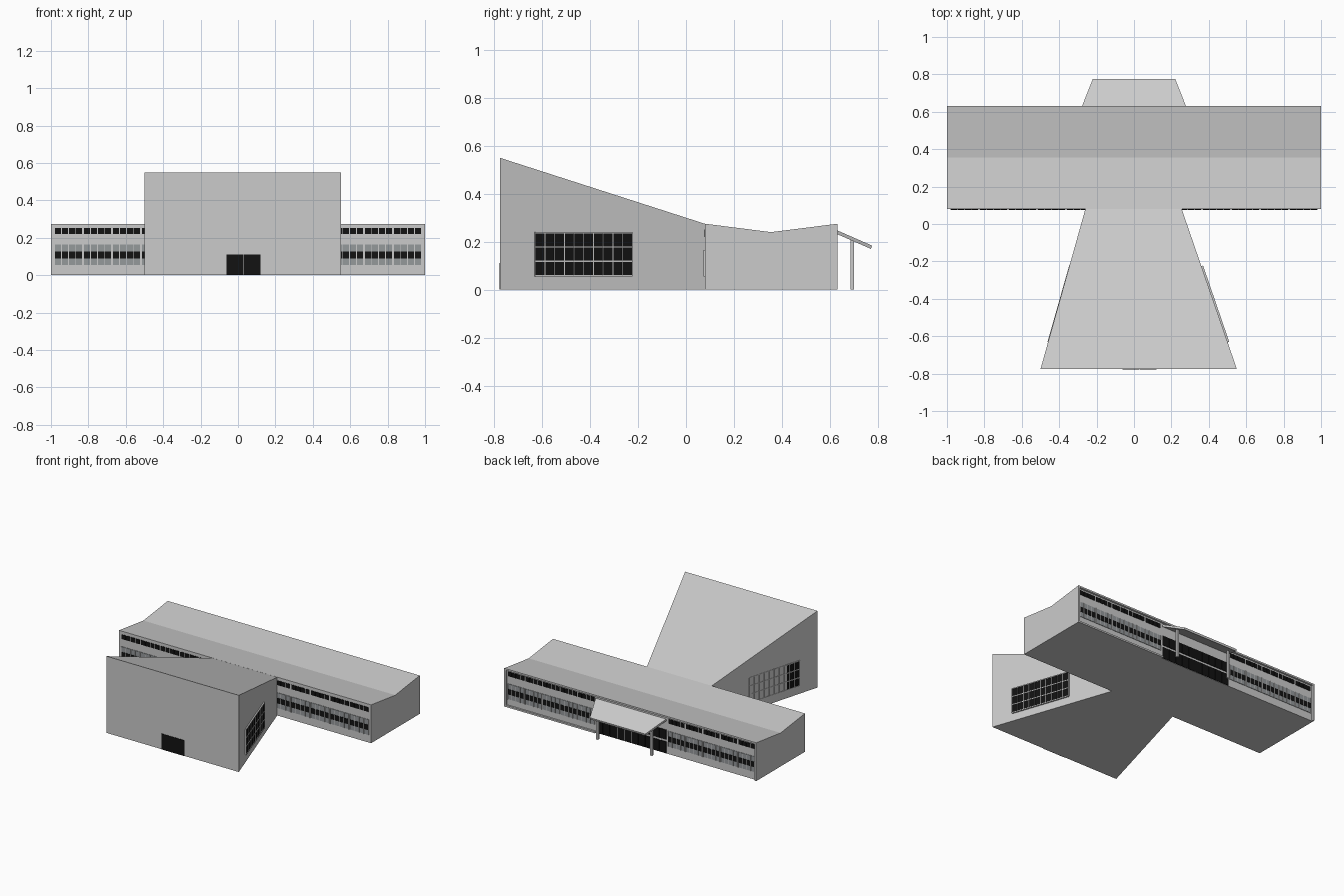
import bpy, bmesh
from mathutils import Matrix, Vector

if "Cube" in bpy.data.objects:
    bpy.data.objects.remove(bpy.data.objects["Cube"])


def material(name, v):
    m = bpy.data.materials.new(name)
    m.diffuse_color = (*v, 1)
    m.use_nodes = True
    m.node_tree.nodes["Principled BSDF"].inputs["Base Color"].default_value = m.diffuse_color
    return m


GLASS = material("dark_glass", (0.006, 0.006, 0.006))
PANEL = material("panel_grey", (0.30, 0.32, 0.33))


def finish(name, bm, mat=None):
    bmesh.ops.recalc_face_normals(bm, faces=bm.faces)
    me = bpy.data.meshes.new(name)
    bm.to_mesh(me)
    bm.free()
    ob = bpy.data.objects.new(name, me)
    bpy.context.collection.objects.link(ob)
    if mat:
        me.materials.append(mat)
    return ob


def prism(name, ring_a, ring_b, mat=None):
    bm = bmesh.new()
    a = [bm.verts.new(p) for p in ring_a]
    b = [bm.verts.new(p) for p in ring_b]
    n = len(a)
    bm.faces.new(a)
    bm.faces.new(b[::-1])
    for i in range(n):
        bm.faces.new((a[i], a[(i + 1) % n], b[(i + 1) % n], b[i]))
    return finish(name, bm, mat)


def boxes(name, items, mat=None, frame=Matrix()):
    # each item is x0, x1, y0, y1, z0, z1 in the local frame
    bm = bmesh.new()
    for x0, x1, y0, y1, z0, z1 in items:
        m = Matrix.Translation(((x0 + x1) / 2, (y0 + y1) / 2, (z0 + z1) / 2))
        s = Matrix.Diagonal((x1 - x0, y1 - y0, z1 - z0, 1))
        bmesh.ops.create_cube(bm, size=1, matrix=frame @ m @ s)
    return finish(name, bm, mat)


def wall_frame(p, q, outward):
    # local x runs along the wall, local y points out of it
    p, q = Vector((*p, 0)), Vector((*q, 0))
    u = (q - p).normalized()
    n = Vector((u.y, -u.x, 0))
    if n.x * outward < 0:
        n = -n
    m = Matrix((u, n, (0, 0, 1))).transposed().to_4x4()
    return Matrix.Translation(p) @ m, (q - p).length


# long wing with butterfly roof and recessed back wall
prof = [(0.08, 0), (0.08, 0.275), (0.355, 0.24), (0.632, 0.275),
        (0.632, 0.263), (0.618, 0.263), (0.618, 0)]
prism("long_wing", [(-1, y, z) for y, z in prof], [(1, y, z) for y, z in prof])
boxes("end_fins", [(s - 0.006, s + 0.006, 0.618, 0.632, 0, 0.265) for s in (-0.994, 0.994)])
boxes("back_ledge", [(0.28, 0.99, 0.618, 0.631, 0, 0.012)])

# fan-shaped hall with sloping roof
back = [(-0.26, 0.08, 0), (0.255, 0.08, 0), (0.255, 0.08, 0.2745), (-0.26, 0.08, 0.2745)]
front = [(-0.5, -0.776, 0), (0.55, -0.776, 0), (0.55, -0.776, 0.55), (-0.5, -0.776, 0.55)]
prism("hall", front, back)
boxes("front_door", [(-0.062, 0.028, -0.779, -0.77, 0, 0.112),
                     (0.03, 0.12, -0.779, -0.77, 0, 0.112)], GLASS)

# gridded windows on both flanks of the hall
for side, p, q in (("right", (0.366, -0.225), (0.505, -0.63)),
                   ("left", (-0.343, -0.225), (-0.4585, -0.63))):
    f, length = wall_frame(p, q, 1 if side == "right" else -1)
    z0, z1, cols, rows, w = 0.058, 0.238, 10, 3, 0.003
    boxes(side + "_hall_glass", [(0, length, -0.006, 0.001, z0, z1)], GLASS, f)
    bars = [(length * i / cols - w / 2, length * i / cols + w / 2, -0.006, 0.004, z0, z1)
            for i in range(cols + 1)]
    bars += [(0, length, -0.006, 0.004, z - w, z + w)
             for z in [z0 + (z1 - z0) * j / rows for j in range(rows + 1)]]
    boxes(side + "_hall_mullions", bars, None, f)


def facade(name, y, out, end, pitch, groups, panes=4):
    # repeated bays: strip windows above, panelled windows below
    panels, glass, posts = [], [], []

    def layer(d):
        return tuple(sorted((y - out * 0.002, y + out * d)))
    for s in (-1, 1):
        for g in range(groups):
            a = end - g * pitch - pitch + 0.008
            step = (pitch - 0.008) / panes

            def span(x0, x1):
                return tuple(sorted((s * x0, s * x1)))
            panels.append((*span(a, a + pitch - 0.008), *layer(0.003), 0.055, 0.165))
            for i in range(panes):
                x0, x1 = a + step * i + 0.002, a + step * (i + 1) - 0.002
                glass.append((*span(x0, x1), *layer(0.003), 0.22, 0.252))
                glass.append((*span(x0, x1), *layer(0.005), 0.09, 0.128))
            for i in range(panes + 1):
                x = a + step * i
                posts.append((*span(x - 0.002, x + 0.002), *layer(0.006), 0.055, 0.165))
    boxes(name + "_panels", panels, PANEL)
    boxes(name + "_glass", glass, GLASS)
    boxes(name + "_mullions", posts)


facade("front_bays", 0.08, -1, 0.98, 0.155, 5)
facade("back_bays", 0.618, 1, 0.98, 0.139, 5)

# glazed back entrance in two rows
n, w = 10, 0.56 / 10
boxes("entrance_glass", [(-0.28 + i * w + 0.002, -0.28 + (i + 1) * w - 0.002, 0.616, 0.622, z0, z1)
                         for i in range(n) for z0, z1 in ((0.002, 0.085), (0.1, 0.17))], GLASS)

# tapered sloping entrance canopy on two posts
top = [(-0.28, 0.625, 0.25), (0.28, 0.625, 0.25), (0.22, 0.776, 0.184), (-0.22, 0.776, 0.184)]
prism("canopy", top, [(x, y - 0.004, z - 0.014) for x, y, z in top])
boxes("canopy_posts", [(x - 0.008, x + 0.008, 0.687, 0.702, 0, 0.208) for x in (-0.215, 0.215)])
